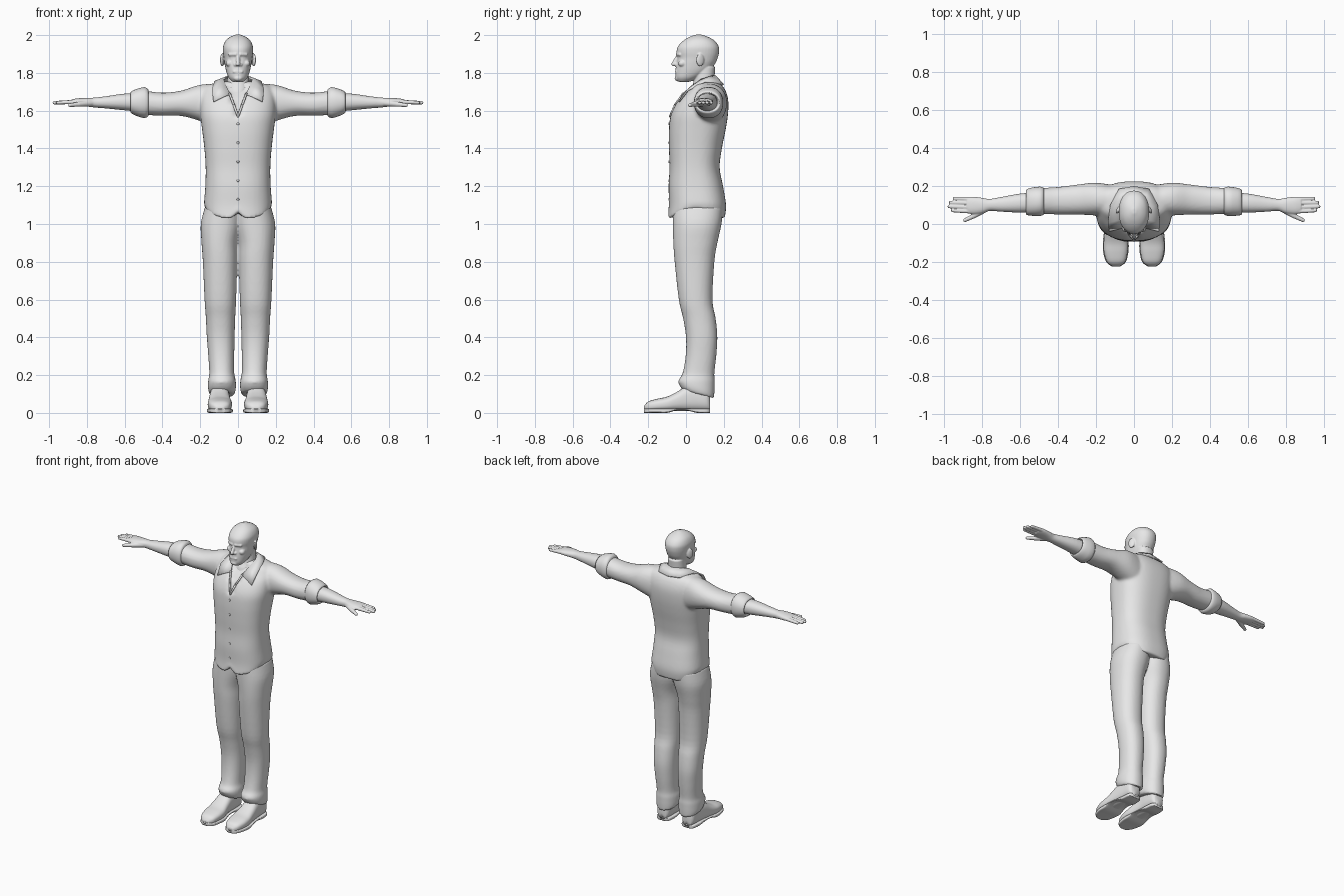
import bpy
import bmesh
import math
from mathutils import Vector, Matrix

cube = bpy.data.objects.get("Cube")
if cube:
    bpy.data.objects.remove(cube, do_unlink=True)

grey = bpy.data.materials.new("plain_grey")
grey.use_nodes = True
grey.diffuse_color = (0.8, 0.8, 0.8, 1)
grey.node_tree.nodes["Principled BSDF"].inputs["Base Color"].default_value = grey.diffuse_color


def spline(rings, steps):
    """Smoothly interpolate between neighbouring section tuples."""
    result = []
    last = len(rings) - 1
    for i in range(last):
        a, b, c, d = (rings[min(max(k, 0), last)] for k in range(i - 1, i + 3))
        for step in range(steps):
            t = step / steps
            result.append([
                q + t * ((r - p) + t * ((2 * p - 5 * q + 4 * r - s) + t * (3 * (q - r) + s - p))) / 2
                for p, q, r, s in zip(a, b, c, d)])
    return result + [rings[last]]


def loft(bm, axis, rings, side=1, power=2.2, steps=4, sides=40, rule=None):
    """Closed loft; each ring is (position, u min, u max, v min, v max)."""
    loops = []
    for pos, u0, u1, v0, v1 in spline(rings, steps):
        loop = []
        for k in range(sides):
            angle = math.tau * k / sides
            c, s = math.cos(angle), math.sin(angle)
            u = (u0 + u1) / 2 + (u1 - u0) / 2 * math.copysign(abs(c) ** (2 / power), c)
            v = (v0 + v1) / 2 + (v1 - v0) / 2 * math.copysign(abs(s) ** (2 / power), s)
            point = Vector({"x": (pos, u, v), "y": (u, pos, v), "z": (u, v, pos)}[axis])
            if rule:
                rule(point)
            point.x *= side
            loop.append(bm.verts.new(point))
        loops.append(loop)
    for low, high in zip(loops, loops[1:]):
        for k in range(sides):
            n = (k + 1) % sides
            bm.faces.new((low[k], low[n], high[n], high[k]))
    for loop in (loops[0], loops[-1]):
        centre = bm.verts.new(sum((v.co for v in loop), Vector()) / sides)
        for k in range(sides):
            bm.faces.new((loop[k], loop[(k + 1) % sides], centre))


def ball(bm, centre, radii, tilt=0):
    matrix = (Matrix.Translation(centre) @ Matrix.Rotation(tilt, 4, "Z")
              @ Matrix.Diagonal((*radii, 1)))
    bmesh.ops.create_uvsphere(bm, u_segments=16, v_segments=10, radius=1, matrix=matrix)


def limb(bm, start, end, r0, r1):
    """Tapered rod with round ends."""
    start, end = Vector(start), Vector(end)
    way = end - start
    matrix = Matrix.Translation((start + end) / 2) @ way.to_track_quat("Z", "Y").to_matrix().to_4x4()
    bmesh.ops.create_cone(bm, cap_ends=True, segments=16, radius1=r0, radius2=r1,
                          depth=way.length, matrix=matrix)
    ball(bm, start, (r0, r0, r0))
    ball(bm, end, (r1, r1, r1))


def finish(name, bm, voxel=0, smooth=2, mirror=False, thickness=0):
    bmesh.ops.recalc_face_normals(bm, faces=bm.faces)
    mesh = bpy.data.meshes.new(name)
    bm.to_mesh(mesh)
    bm.free()
    mesh.materials.append(grey)
    mesh.shade_smooth()
    obj = bpy.data.objects.new(name, mesh)
    bpy.context.collection.objects.link(obj)
    if voxel:
        remesh = obj.modifiers.new("Blend", "REMESH")
        remesh.mode = "VOXEL"
        remesh.voxel_size = voxel
        remesh.use_smooth_shade = True
        relax = obj.modifiers.new("Relax", "SMOOTH")
        relax.iterations = smooth
    if mirror:
        obj.modifiers.new("Mirror", "MIRROR")
    if thickness:
        obj.modifiers.new("Thickness", "SOLIDIFY").thickness = thickness
    return obj


# Shirt: torso with curved hem and open neck, joined to both sleeves
def shirt_rule(p):
    if p.z < 1.12:
        fade = (1.12 - p.z) / 0.09
        p.z += fade * 0.06 * (p.x / 0.18) ** 4
        if p.y < 0:
            p.z += fade * max(0, 0.035 - abs(p.x))
    if p.y < 0.06 and 1.57 < p.z < 1.74 and abs(p.x) < 0.4 * (p.z - 1.57):
        p.y += 0.018


bm = bmesh.new()
torso = [(1.03, .174, -.096, .205), (1.1, .18, -.09, .212), (1.2, .173, -.092, .196),
         (1.3, .171, -.087, .178), (1.4, .178, -.09, .19), (1.5, .19, -.09, .21),
         (1.58, .2, -.08, .222), (1.65, .2, -.045, .224), (1.7, .19, .0, .212),
         (1.735, .16, .03, .19), (1.755, .08, .06, .16)]
loft(bm, "z", [(z, -w, w, f, b) for z, w, f, b in torso], power=2.5, sides=64, rule=shirt_rule)
sleeve = [(.08, .04, .2, 1.5, 1.745), (.2, .045, .217, 1.545, 1.737), (.3, .05, .207, 1.572, 1.706),
          (.4, .05, .195, 1.573, 1.695), (.5, .055, .188, 1.58, 1.705), (.54, .06, .18, 1.6, 1.69)]
for side in (1, -1):
    loft(bm, "x", sleeve, side)
finish("shirt", bm, voxel=0.009, smooth=4)

# Rolled sleeve cuffs
bm = bmesh.new()
cuff = [(.475, .05, .19, 1.572, 1.712), (.495, .042, .197, 1.56, 1.725), (.545, .044, .19, 1.575, 1.712),
        (.568, .05, .18, 1.59, 1.698), (.56, .058, .172, 1.6, 1.69), (.53, .065, .165, 1.61, 1.68)]
loft(bm, "x", cuff, steps=2)
finish("sleeve_cuff", bm, mirror=True)

# Collar leaf
bm = bmesh.new()
inner = [(0, .16, 1.785), (.055, .135, 1.785), (.076, .08, 1.768), (.062, .025, 1.73), (.042, -.018, 1.69)]
outer = [(0, .2, 1.74), (.08, .185, 1.745), (.125, .1, 1.757), (.138, .005, 1.71), (.13, -.04, 1.65)]
rows = [[bm.verts.new(p) for p in edge] for edge in (inner, outer)]
for k in range(len(inner) - 1):
    bm.faces.new((rows[0][k], rows[0][k + 1], rows[1][k + 1], rows[1][k]))
finish("collar", bm, mirror=True, thickness=0.008)

# Neckline edges
bm = bmesh.new()
limb(bm, (.044, -.015, 1.69), (.022, -.058, 1.63), .006, .006)
limb(bm, (.022, -.058, 1.63), (0, -.084, 1.57), .006, .006)
finish("neckline_edge", bm, mirror=True)

# Buttons
bm = bmesh.new()
for k in range(5):
    ball(bm, (0, -.09, 1.13 + k * 0.1), (.007, .004, .007))
finish("shirt_buttons", bm)


# Trousers: both legs blended at the seat, hems lower at the heel
def hem_rule(p):
    if p.z < 0.15:
        p.z -= 0.25 * (p.y - 0.06)


bm = bmesh.new()
leg = [(.1, .02, .15, -.015, .148), (.125, .012, .158, -.035, .15), (.17, .012, .158, -.04, .152),
       (.21, .02, .152, -.018, .15), (.3, .02, .157, -.002, .16), (.4, .018, .165, .0, .166),
       (.5, .015, .17, -.015, .157), (.6, .01, .177, -.038, .14), (.8, .004, .186, -.06, .15),
       (.9, .002, .193, -.067, .166), (1, -.02, .197, -.07, .188), (1.09, -.02, .175, -.07, .195)]
for side in (1, -1):
    loft(bm, "z", leg, side, rule=hem_rule)
finish("trousers", bm, voxel=0.008, smooth=3)

# Shoes with soles
shoe = [(-.223, .075, .115, .012, .035), (-.2, .047, .142, .008, .06), (-.15, .034, .158, .008, .075),
        (-.1, .032, .16, .008, .086), (-.05, .04, .155, .01, .11), (0, .045, .15, .01, .14),
        (.06, .045, .145, .01, .15), (.11, .05, .14, .01, .14), (.128, .065, .125, .01, .09)]
bm = bmesh.new()
loft(bm, "y", shoe, power=2.6)
finish("shoe", bm, mirror=True)
bm = bmesh.new()
loft(bm, "y", [(y, a - .004, b + .004, .014 if -.06 < y < .05 else 0, .024)
               for y, a, b, low, high in shoe], power=5)
finish("shoe_sole", bm, mirror=True)

# Forearm and hand with fingers
bm = bmesh.new()
forearm = [(.5, .06, .168, 1.592, 1.692), (.6, .06, .16, 1.602, 1.69), (.7, .065, .142, 1.612, 1.676),
           (.76, .069, .132, 1.617, 1.669), (.8, .056, .138, 1.622, 1.668), (.85, .052, .144, 1.627, 1.665),
           (.88, .06, .14, 1.632, 1.66)]
loft(bm, "x", forearm)
for k, tip in enumerate((.955, .976, .983, .965)):
    limb(bm, (.85, .132 - k * .022, 1.647), (tip - .01, .134 - k * .021, 1.642), .012, .0095)
limb(bm, (.78, .08, 1.64), (.845, .042, 1.634), .017, .014)
limb(bm, (.845, .042, 1.634), (.89, .02, 1.629), .013, .01)
finish("forearm_and_hand", bm, voxel=0.004, smooth=3, mirror=True)

# Head, neck, ears and face
bm = bmesh.new()
skull = [(1.753, .03, -.042, .02), (1.775, .05, -.055, .07), (1.81, .063, -.056, .125),
         (1.85, .071, -.051, .155), (1.88, .075, -.046, .168), (1.91, .079, -.05, .175),
         (1.94, .079, -.043, .173), (1.97, .066, -.015, .152), (1.99, .042, .018, .118),
         (2.003, .01, .055, .08)]
neck = [(1.6, .08, .0, .17), (1.7, .063, .015, .155), (1.75, .058, .04, .15), (1.83, .055, .045, .155)]
for part in (skull, neck):
    loft(bm, "z", [(z, -w, w, f, b) for z, w, f, b in part])
limb(bm, (0, -.043, 1.888), (0, -.066, 1.847), .009, .012)
limb(bm, (-.014, -.051, 1.843), (.014, -.051, 1.843), .009, .009)
limb(bm, (-.02, -.05, 1.806), (.02, -.05, 1.806), .008, .008)
ball(bm, (0, -.044, 1.772), (.025, .016, .016))
for side in (1, -1):
    limb(bm, (side * .012, -.046, 1.898), (side * .045, -.032, 1.897), .009, .008)
    ball(bm, (side * .045, -.02, 1.85), (.02, .022, .018))
    ball(bm, (side * .083, .075, 1.868), (.009, .023, .034), side * 0.45)
finish("head", bm, voxel=0.004, smooth=3)
